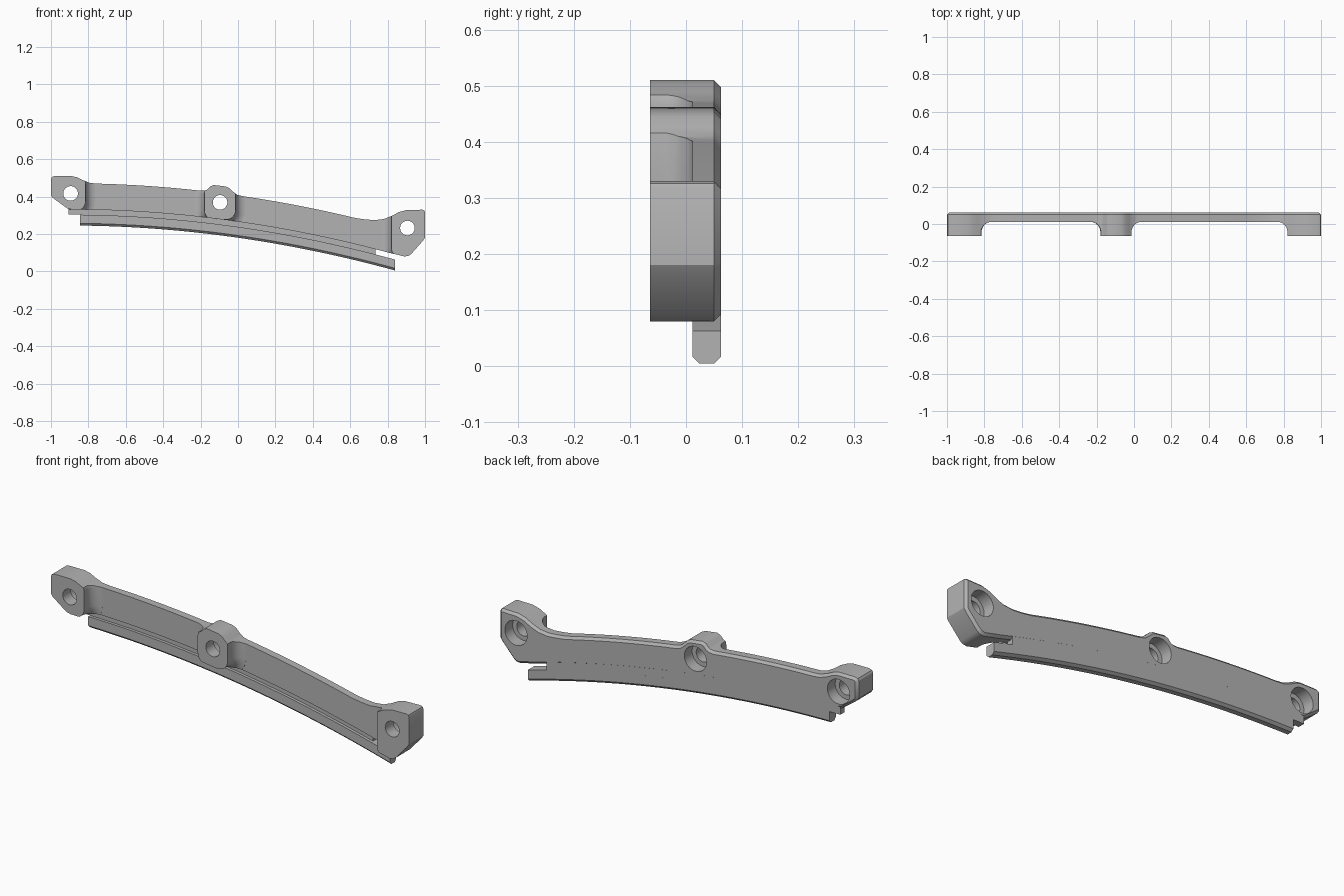
import bpy
import bmesh
import math

cube = bpy.data.objects.get("Cube")
if cube:
    bpy.data.objects.remove(cube)

FRONT, FACE, BACK, CHAMFER = -0.064, 0.012, 0.062, 0.012
SLOT_LOW, SLOT_HIGH, TOP = 0.058, 0.086, 0.226   # heights above the lower arc

grey = bpy.data.materials.new("plain_grey")
grey.use_nodes = True
grey.diffuse_color = (0.45, 0.45, 0.45, 1)
grey.node_tree.nodes["Principled BSDF"].inputs["Base Color"].default_value = (0.45, 0.45, 0.45, 1)


def arc(x, lift=0.0):
    return 0.18 - 0.143 * x - 0.078 * x * x + lift


def arc_points(a, b, lift, n=24):
    xs = [a + (b - a) * i / n for i in range(n + 1)]
    return [(x, arc(x, lift)) for x in xs]


def loft(name, rings):
    """Closed solid through rings of 3D points."""
    bm = bmesh.new()
    loops = [[bm.verts.new(p) for p in ring] for ring in rings]
    n = len(loops[0])
    for a, b in zip(loops, loops[1:]):
        for i in range(n):
            j = (i + 1) % n
            bm.faces.new((a[i], a[j], b[j], b[i]))
    bm.faces.new(loops[0])
    bm.faces.new(loops[-1])
    bmesh.ops.recalc_face_normals(bm, faces=bm.faces)
    mesh = bpy.data.meshes.new(name)
    bm.to_mesh(mesh)
    bm.free()
    mesh.materials.append(grey)
    obj = bpy.data.objects.new(name, mesh)
    bpy.context.collection.objects.link(obj)
    return obj


def at_depth(points, y):
    return [(x, y, z) for x, z in points]


def inset(points, d):
    """Move a clockwise outline inward by d with mitred corners."""
    area = sum(p[0] * q[1] - q[0] * p[1] for p, q in zip(points, points[1:] + points[:1]))
    side = 1 if area > 0 else -1
    out = []
    for i, p in enumerate(points):
        a, b = points[i - 1], points[(i + 1) % len(points)]
        la, lb = math.dist(a, p), math.dist(p, b)
        n1 = (-(p[1] - a[1]) / la * side, (p[0] - a[0]) / la * side)
        n2 = (-(b[1] - p[1]) / lb * side, (b[0] - p[0]) / lb * side)
        k = d / max(0.3, 1 + n1[0] * n2[0] + n1[1] * n2[1])
        out.append((p[0] + k * (n1[0] + n2[0]), p[1] + k * (n1[1] + n2[1])))
    return out


def rounded_box(x0, x1, z0, z1, r, grow):
    x0, x1, z0, z1, r = x0 - grow, x1 + grow, z0 - grow, z1 + grow, r + grow
    points = []
    corners = ((x1 - r, z1 - r), (x0 + r, z1 - r), (x0 + r, z0 + r), (x1 - r, z0 + r))
    for q, (cx, cz) in enumerate(corners):
        for i in range(9):
            t = (q + i / 8) * math.pi / 2
            points.append((cx + r * math.cos(t), cz + r * math.sin(t)))
    return points


def boolean(target, tool, operation):
    mod = target.modifiers.new(operation.lower(), 'BOOLEAN')
    mod.object, mod.operation, mod.solver = tool, operation, 'EXACT'
    bpy.context.view_layer.objects.active = target
    bpy.ops.object.modifier_apply(modifier=mod.name)
    bpy.data.objects.remove(tool)


# Silhouette of the bracket above the slot
right_lug = [(0.68, 0.278), (0.73, 0.274), (0.78, 0.28), (0.82, 0.296), (0.86, 0.317),
             (0.9, 0.328), (0.985, 0.33), (0.996, 0.326), (1, 0.317), (1, 0.18),
             (0.99, 0.165), (0.925, 0.092), (0.91, 0.083), (0.89, 0.08), (0.84, 0.092)]
bump = [(-0.175, 0.433), (-0.163, 0.438), (-0.148, 0.455), (-0.13, 0.462),
        (-0.065, 0.454), (-0.045, 0.445), (-0.025, 0.425), (-0.005, 0.41)]
left_lug = [(-0.915, 0.338), (-0.99, 0.393), (-1, 0.408), (-1, 0.495), (-0.994, 0.505),
            (-0.98, 0.51), (-0.89, 0.51), (-0.86, 0.503), (-0.83, 0.488), (-0.79, 0.473)]
outline = (left_lug + arc_points(-0.75, -0.2, TOP) + bump + arc_points(0.02, 0.63, TOP)
           + right_lug + arc_points(0.8, -0.89, SLOT_HIGH))
body = loft("bracket_body", [at_depth(outline, FRONT), at_depth(outline, BACK - CHAMFER),
                             at_depth(inset(outline, CHAMFER), BACK)])

# Envelope: thin plate with three flared bosses
slab = [(-1.3, -0.3), (1.3, -0.3), (1.3, 0.9), (-1.3, 0.9)]
envelope = loft("envelope", [at_depth(slab, FACE), at_depth(slab, 0.2)])
FLARE = 0.055
for box in ((-1.1, -0.815, 0.325, 0.515, 0.05),
            (-0.18, -0.013, 0.277, 0.465, 0.05),
            (0.82, 1.1, 0.075, 0.345, 0.05)):
    rings = [at_depth(rounded_box(*box, 0), -0.1)]
    for i in range(9):
        t = i / 8 * math.radians(84)
        rings.append(at_depth(rounded_box(*box, FLARE * (1 - math.cos(t))),
                              FACE - FLARE + FLARE * math.sin(t)))
    rings.append(at_depth(rounded_box(*box, FLARE), 0.03))
    boolean(envelope, loft("boss", rings), 'UNION')
boolean(body, envelope, 'INTERSECT')

# Bolt holes, counterbored from the back
for x, z in ((-0.895, 0.417), (-0.096, 0.369), (0.906, 0.232)):
    rings = []
    for y, r in ((-0.2, 0.039), (0.0, 0.039), (0.0, 0.062), (0.2, 0.062)):
        rings.append([(x + r * math.cos(i * math.tau / 40), y, z + r * math.sin(i * math.tau / 40))
                      for i in range(40)])
    boolean(body, loft("bolt_hole", rings), 'DIFFERENCE')


def arc_strip(name, x0, x1, section, n=48):
    xs = [x0 + (x1 - x0) * i / n for i in range(n + 1)]
    return loft(name, [[(x, y, arc(x, h)) for y, h in section] for x in xs])


# Recessed web with end tab, and the lower rail
web = arc_strip("recessed_web", -0.905, 0.735,
                [(0.027, SLOT_LOW), (BACK, SLOT_LOW), (BACK, SLOT_HIGH + CHAMFER),
                 (BACK - CHAMFER, SLOT_HIGH), (0.027, SLOT_HIGH)])
rail = arc_strip("lower_rail", -0.845, 0.84,
                 [(FACE, CHAMFER), (FACE + CHAMFER, 0), (BACK - CHAMFER, 0),
                  (BACK, CHAMFER), (BACK, SLOT_LOW), (FACE, SLOT_LOW)])

for obj in (body, web, rail):
    bpy.ops.object.select_all(action='DESELECT')
    obj.select_set(True)
    bpy.context.view_layer.objects.active = obj
    bpy.ops.object.shade_smooth_by_angle(angle=math.radians(30))
